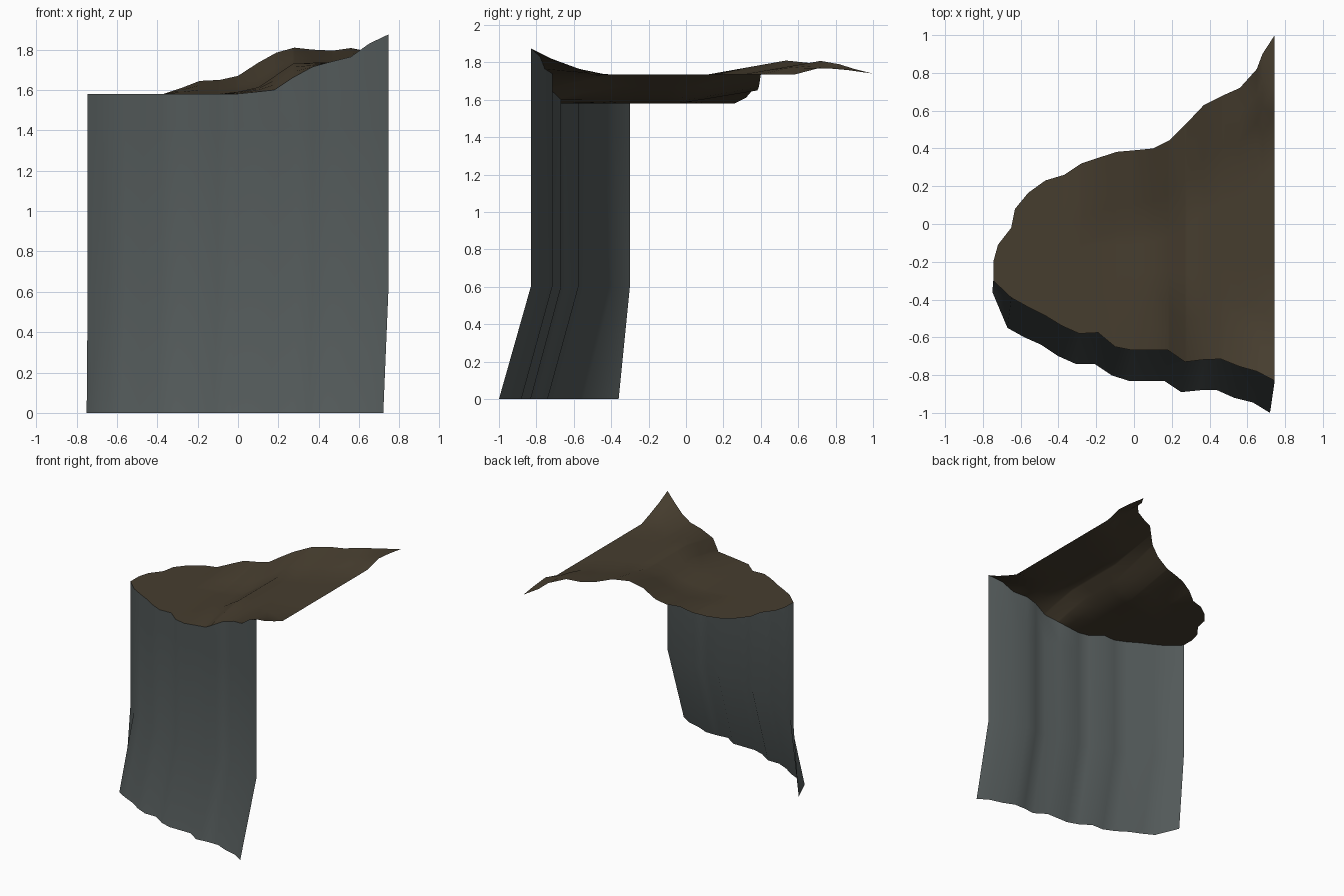
import bpy

if "Cube" in bpy.data.objects:
    bpy.data.objects.remove(bpy.data.objects["Cube"])

# Front cliff line: x, y, top height, then x, y of the foot
FRONT = [(-.745, -.30, 1.58, -.75, -.36), (-.65, -.39, 1.58, -.67, -.55), (-.56, -.44, 1.58, -.58, -.60),
         (-.47, -.485, 1.58, -.49, -.64), (-.38, -.54, 1.58, -.40, -.70), (-.29, -.58, 1.58, -.31, -.74),
         (-.19, -.575, 1.58, -.21, -.74), (-.10, -.65, 1.58, -.12, -.80), (-.01, -.668, 1.58, -.03, -.83),
         (.18, -.668, 1.60, .16, -.83), (.27, -.73, 1.66, .25, -.89), (.37, -.718, 1.715, .35, -.88),
         (.46, -.715, 1.74, .44, -.88), (.56, -.755, 1.765, .53, -.92), (.65, -.78, 1.83, .63, -.945),
         (.745, -.83, 1.875, .72, -1.0)]
# Back rim of the ground: x, y, height
BACK = [(-.745, -.20, 1.58), (-.72, -.11, 1.58), (-.65, -.02, 1.58), (-.63, .08, 1.58), (-.56, .165, 1.58),
        (-.47, .23, 1.58), (-.37, .26, 1.58), (-.28, .32, 1.61), (-.19, .35, 1.645), (-.09, .382, 1.65),
        (.0, .39, 1.67), (.10, .40, 1.735), (.19, .445, 1.785), (.28, .535, 1.81), (.37, .63, 1.80),
        (.47, .68, 1.795), (.56, .72, 1.808), (.65, .82, 1.79), (.68, .90, 1.765), (.745, 1.0, 1.74)]
PLATEAU = [(-.745, 1.58), (-.10, 1.58), (.08, 1.60), (.28, 1.735), (.745, 1.735)]


def interp(table, x, k):
    for a, b in zip(table, table[1:]):
        if x <= b[0]:
            t = (x - a[0]) / (b[0] - a[0])
            return a[k] + (b[k] - a[k]) * t
    return table[-1][k]


def sheet(name, rows, color):
    """Smooth open surface through equally long rows of points."""
    n = len(rows[0])
    verts = [p for r in rows for p in r]
    faces = [(i * n + j, i * n + j + 1, (i + 1) * n + j + 1, (i + 1) * n + j)
             for i in range(len(rows) - 1) for j in range(n - 1)]
    me = bpy.data.meshes.new(name)
    me.from_pydata(verts, [], faces)
    me.polygons.foreach_set("use_smooth", [True] * len(faces))
    mat = bpy.data.materials.new(name + "_color")
    mat.diffuse_color = (*color, 1)
    mat.use_nodes = True
    mat.node_tree.nodes["Principled BSDF"].inputs["Base Color"].default_value = mat.diffuse_color
    me.materials.append(mat)
    ob = bpy.data.objects.new(name, me)
    bpy.context.collection.objects.link(ob)


# Rock wall: flared foot, upright above
sheet("rock_wall", [
    [(bx, by, 0) for x, y, z, bx, by in FRONT],
    [(x, y, .6) for x, y, z, bx, by in FRONT],
    [(x, y, 1.42) for x, y, z, bx, by in FRONT],
    [(x, y, z) for x, y, z, bx, by in FRONT]], (.085, .10, .10))

# Ground: level plateau blending into the heights of both rims
xs = sorted({p[0] for p in FRONT} | {p[0] for p in BACK})
columns = []
for x in xs:
    y0, z0 = interp(FRONT, x, 1), interp(FRONT, x, 2)
    y1, z1 = interp(BACK, x, 1), interp(BACK, x, 2)
    flat = interp(PLATEAU, x, 1)
    half = (y1 - y0) / 2
    df, db = min(.33, half), min(.42, half)
    col = [(x, y0 + df * t, z0 + (flat - z0) * t ** .85) for t in (0, .33, .67, 1)]
    mid0, mid1 = y0 + df, y1 - db
    col += [(x, mid0 + (mid1 - mid0) * t, flat) for t in (.25, .5, .75)]
    # far right corner swells before its tip
    swell = .035 * max(0, (x - .56) / .185)
    col += [(x, mid1 + db * t, flat + (z1 - flat) * t + swell * s)
            for t, s in ((0, 0), (.33, 1), (.67, .6), (1, 0))]
    columns.append(col)
sheet("ground_top", columns[::-1], (.062, .047, .028))
